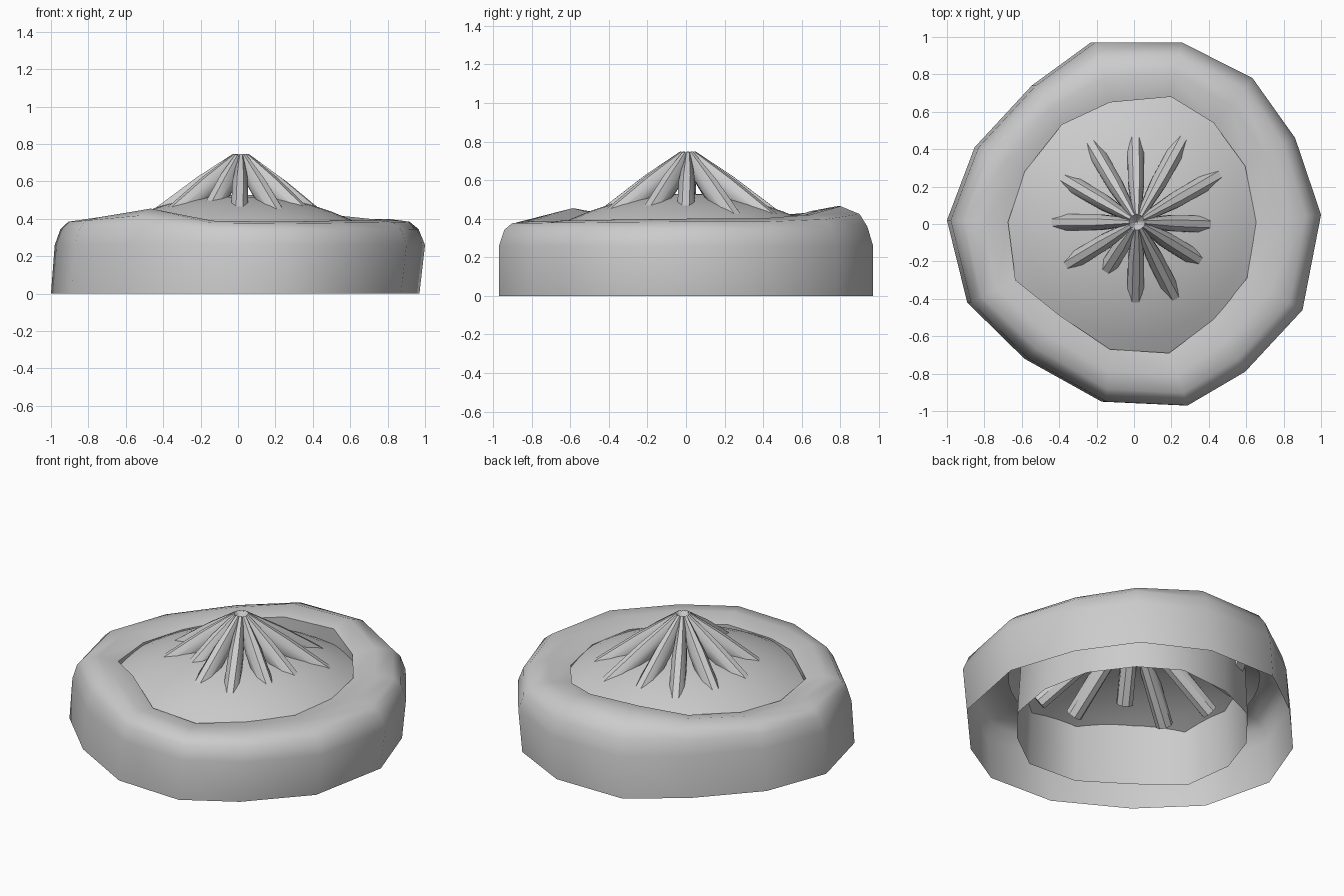
import bpy, bmesh, math
from mathutils import Vector

if "Cube" in bpy.data.objects:
    bpy.data.objects.remove(bpy.data.objects["Cube"])

OUTER = [(-1, .02), (-.85, .41), (-.54, .74), (-.22, .97), (.25, .97), (.63, .78), (.86, .46),
         (1, .05), (.90, -.46), (.59, -.79), (.28, -.97), (-.16, -.95), (-.58, -.72), (-.89, -.42)]
INNER = [(-.68, .01), (-.59, .28), (-.39, .53), (-.13, .65), (.20, .68), (.43, .54), (.60, .31),
         (.66, .01), (.61, -.29), (.43, -.51), (.19, -.69), (-.13, -.67), (-.40, -.49), (-.64, -.30)]
CREST = [.40, .405, .43, .465, .465, .42, .40, .40, .395, .39, .385, .39, .455, .41]
RIB_TIPS = [(.45, .26), (.26, .45), (.01, .44), (-.22, .42), (-.35, .23), (-.40, .01),
            (-.33, -.20), (-.13, -.22), (.01, -.38), (.21, -.37), (.33, -.18), (.38, 0)]
DOME_TOP, DOME_R = .53, 1.42


def dome_z(r):
    return DOME_TOP - DOME_R + math.sqrt(DOME_R ** 2 - r * r)


def loft(name, rings, tip=None, caps=False, angle=35):
    """Join closed rings of points with quads; optional apex point or end caps."""
    bm = bmesh.new()
    loops = [[bm.verts.new(p) for p in ring] for ring in rings]
    n = len(loops[0])
    for a, b in zip(loops, loops[1:]):
        for i in range(n):
            j = (i + 1) % n
            bm.faces.new((a[i], a[j], b[j], b[i]))
    if tip is not None:
        t = bm.verts.new(tip)
        for i in range(n):
            bm.faces.new((loops[-1][i], loops[-1][(i + 1) % n], t))
    if caps:
        bm.faces.new(loops[0])
        bm.faces.new(loops[-1])
    bmesh.ops.recalc_face_normals(bm, faces=bm.faces)
    me = bpy.data.meshes.new(name)
    bm.to_mesh(me)
    bm.free()
    ob = bpy.data.objects.new(name, me)
    bpy.context.collection.objects.link(ob)
    bpy.ops.object.select_all(action='DESELECT')
    ob.select_set(True)
    bpy.context.view_layer.objects.active = ob
    bpy.ops.object.shade_smooth_by_angle(angle=math.radians(angle))
    return ob


# Hollow outer ring, open underneath, with an uneven crest
def ring(t, height):
    pts = []
    for (ox, oy), (ix, iy), c in zip(OUTER, INNER, CREST):
        x, y = ox + (ix - ox) * t, oy + (iy - oy) * t
        pts.append((x * .99 + .01 * (1 - t), y, height(c)))
    return pts


base = [(x * .985 - .015, y, 0) for x, y in OUTER]
inner_base = [(x * 1.03, y * 1.02, 0) for x, y in INNER]
loft("outer_ring", [base,
                    ring(0, lambda c: .26),
                    ring(.10, lambda c: .345 + .2 * (c - .4)),
                    ring(.24, lambda c: .385 + .6 * (c - .4)),
                    ring(.58, lambda c: c),
                    ring(1, lambda c: c - .025),
                    inner_base], angle=50)

# Shallow dome roof set inside the ring
loft("dome_roof", [[(r * math.cos(a), r * math.sin(a), dome_z(r))
                    for a in (math.tau * i / 48 for i in range(48))]
                   for r in (.725, .6, .5, .4, .3, .2, .1)], tip=(0, 0, DOME_TOP))

# Tapered ribs fanning from the peak and piercing the dome
peak = Vector((.015, .01, .71))
for k, (x, y) in enumerate(RIB_TIPS):
    hit = Vector((x * .84, y * .84, dome_z(math.hypot(x, y)) - .005))
    out = Vector((x, y, 0)).normalized()
    side = out.cross(Vector((0, 0, 1))).normalized()
    start = peak + out * .015
    end = peak + (hit - peak) * 1.65
    up = side.cross(end - start).normalized()

    def section(t, w, h):
        c = start.lerp(end, t)
        return [c + side * w * math.cos(a) + up * h * math.sin(a)
                for a in (math.tau * i / 8 + math.pi / 8 for i in range(8))]
    loft(f"roof_rib_{k + 1}", [section(0, .02, .05), section(.33, .046, .06),
                               section(1, .05, .05)], caps=True, angle=40)
